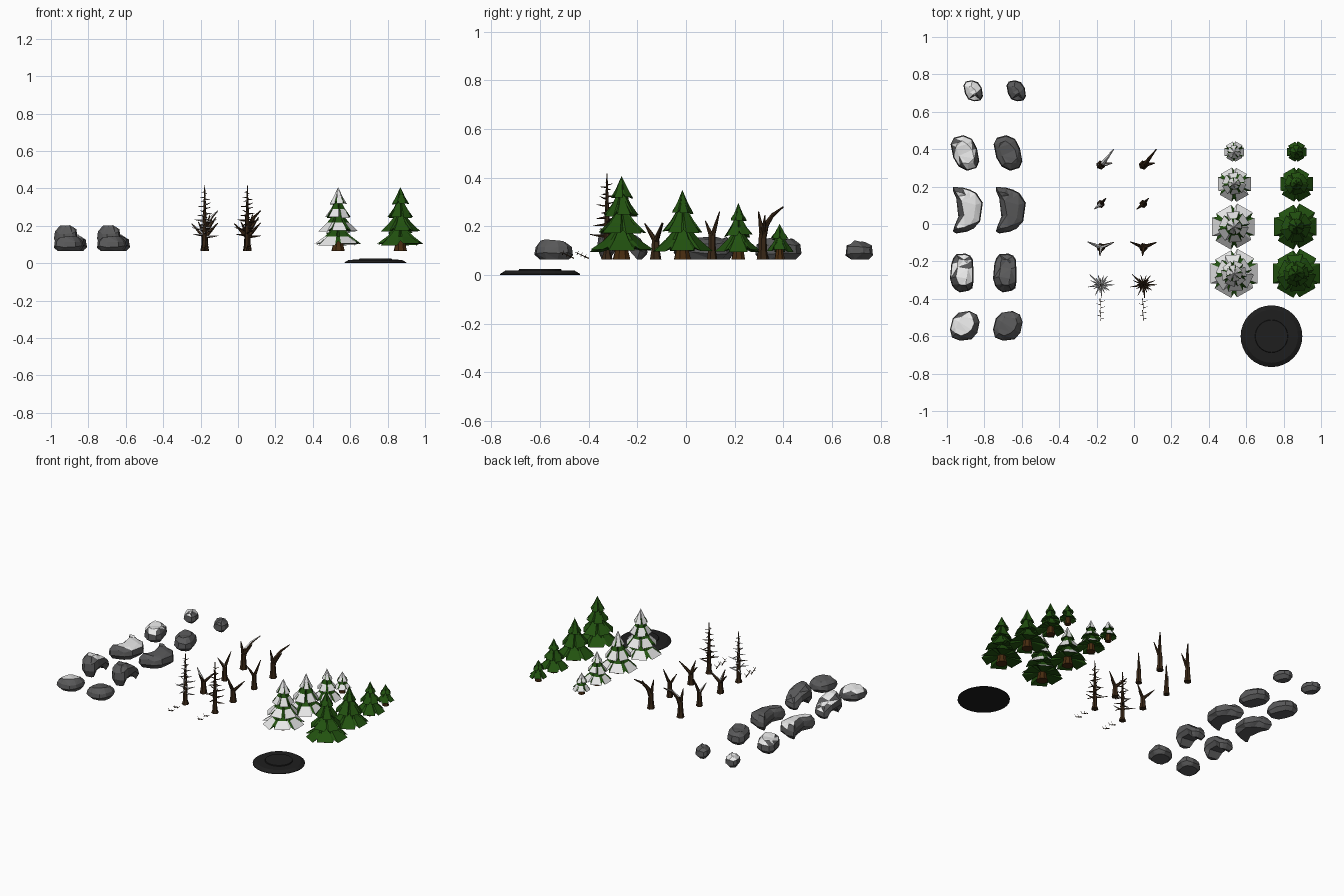
import bpy, bmesh, math, random
from mathutils import Vector

if "Cube" in bpy.data.objects:
    bpy.data.objects.remove(bpy.data.objects["Cube"])

GROUND = 0.064


def material(name, rgb):
    m = bpy.data.materials.new(name)
    m.diffuse_color = (*rgb, 1)
    m.use_nodes = True
    m.node_tree.nodes["Principled BSDF"].inputs["Base Color"].default_value = m.diffuse_color
    return m


STONE = material("grey stone", (0.1, 0.1, 0.102))
SNOW = material("snow white", (0.8, 0.8, 0.8))
NEEDLE = material("pine green", (0.016, 0.085, 0.005))
BARK = material("pine bark", (0.065, 0.025, 0.005))
DEAD = material("dead wood", (0.04, 0.02, 0.008))
BASE = material("black base", (0.013, 0.013, 0.013))


def finish(name, bm, mats, rule=None, dx=0.0):
    """Turn a bmesh into a flat shaded object; rule(face) gives a material index."""
    bmesh.ops.recalc_face_normals(bm, faces=bm.faces)
    bm.normal_update()
    if rule:
        for f in bm.faces:
            f.material_index = rule(f)
    me = bpy.data.meshes.new(name)
    bm.to_mesh(me)
    bm.free()
    for m in mats:
        me.materials.append(m)
    ob = bpy.data.objects.new(name, me)
    ob.location.x = dx
    bpy.context.collection.objects.link(ob)


def bridge(bm, a, b):
    n = len(a)
    return [bm.faces.new((a[i], a[(i + 1) % n], b[(i + 1) % n], b[i])) for i in range(n)]


def loft(bm, rings):
    """Skin a stack of vertex rings and close both ends."""
    for a, b in zip(rings, rings[1:]):
        bridge(bm, a, b)
    bm.faces.new(rings[0])
    bm.faces.new(rings[-1])


def snow_above(limit):
    return lambda f: 1 if f.normal.z > limit else 0


# ---- rocks: squarish oval rings, leaned and bent along y
def rock(name, cx, cy, rx, ry, lean, bend, height, snowy, seed):
    random.seed(seed)
    bm = bmesh.new()
    n = 14 if bend else 10
    power = .6 if bend else .8
    wobble = [random.uniform(.94, 1.04) for _ in range(n)]
    tall = name.endswith("tall_rock")
    rings = []
    for frac, inset in ((0, .02), (.3, 0), (.7, .005), (.97, .032)):
        ring = []
        for i in range(n):
            a = 2 * math.pi * (i + .3) / n
            c, s = (math.copysign(abs(t) ** power, t) * wobble[i] for t in (math.cos(a), math.sin(a)))
            d = inset * random.uniform(.8, 1.2)
            x = cx + c * (rx - d) + lean * s + bend * s * s
            h = height - max(0, s) * .06 if tall else height     # tall rock slopes to the back
            lo = .04 if tall and abs(s) < .65 else 0              # and is hollow underneath
            jitter = random.uniform(-.007, .007) if frac else 0
            ring.append(bm.verts.new((x, cy + s * (ry - d), GROUND + lo + (h - lo) * frac + jitter)))
        rings.append(ring)
    loft(bm, rings)
    bmesh.ops.triangulate(bm, faces=bm.faces[:])
    finish(name, bm, [STONE, SNOW], snow_above(.75) if snowy else None, -.23 if snowy else 0)


# name: centre x, y, half width, half length, lean, bend, height
ROCKS = {
    "small_rock": (-.63, .712, .049, .058, -.014, 0, .074),
    "round_rock": (-.672, .38, .073, .094, -.024, 0, .085),
    "bean_rock": (-.64, .075, .066, .126, 0, -.065, .09),
    "tall_rock": (-.69, -.26, .063, .102, 0, .004, .14),
    "front_rock": (-.674, -.543, .08, .08, .01, 0, .077),
}
for snowy in (False, True):
    for seed, (name, spec) in enumerate(ROCKS.items()):
        rock(("snowy_" if snowy else "bare_") + name, *spec, snowy, seed)


# ---- tapered limb through points
def limb(bm, points, radii, sides=6):
    points = [Vector(p) for p in points]
    rings = []
    for i, (p, r) in enumerate(zip(points, radii)):
        d = (points[min(i + 1, len(points) - 1)] - points[max(i - 1, 0)]).normalized()
        u = d.cross(Vector((.3, .95, 0))).normalized()
        v = d.cross(u)
        rings.append([bm.verts.new(p + r * (u * math.cos(a) + v * math.sin(a)))
                      for a in (2 * math.pi * k / sides for k in range(sides))])
    loft(bm, rings)


def arm(bm, start, tip, r, sides=6, sag=0.0):
    """Branch from start to tip that tapers to a point."""
    start, tip = Vector(start), Vector(tip)
    mid = start.lerp(tip, .5) - Vector((0, 0, sag))
    limb(bm, (start, mid, tip), (r, r * .65, r * .2), sides)


DEAD_X = .05


def forked_tree(bm, y, r, fork, tips):
    foot = Vector((DEAD_X, y, 0))
    heights = (GROUND, GROUND + .035, fork)
    limb(bm, [foot + Vector((0, 0, z)) for z in heights], (r, r * .75, r * .62))
    for dx, dy, z in tips:
        arm(bm, (DEAD_X, y, fork - .012), (DEAD_X + dx, y + dy, z), r * .52)


def spiky_tree(bm):
    """Tall bare conifer with a spiral of broken side branches."""
    random.seed(11)
    foot = Vector((DEAD_X, -.325, 0))
    limb(bm, [foot + Vector((0, 0, z)) for z in (GROUND, .09, .2, .417)], (.024, .015, .012, .002))
    for k in range(26):
        t = k / 25
        length = (.083 - .06 * t) * random.uniform(.75, 1.05)
        rise = random.uniform(-.1, .25) * length
        start = foot + Vector((0, 0, .14 + t * .24))
        out = Vector((math.cos(k * 2.4) * length, math.sin(k * 2.4) * length, rise))
        arm(bm, start, start + out, .0075 - .004 * t, 4, rise * .2)


def twigs(bm):
    """Two little fallen sprigs with alternating shoots."""
    for y in (-.40, -.46):
        arm(bm, (DEAD_X - .004, y, GROUND + .004), (DEAD_X, y - .058, .095), .0035, 4)
        for k in range(3):
            side = -1 if k % 2 else 1
            root = Vector((DEAD_X, y - .016 * (k + 1), .07 + .007 * k))
            arm(bm, root, root + Vector((side * .022, .006, .016)), .0022, 4)


# name: y, trunk radius, fork height, arm tips relative to the trunk
FORKED = {
    "leaning_dead_tree": (.315, .025, .17, [(-.01, -.017, .26), (.06, .01, .245)]),
    "small_forked_tree": (.107, .022, .165, [(.028, .031, .26), (-.035, -.027, .222)]),
    "three_armed_tree": (-.125, .024, .15, [(-.07, .03, .212), (.07, .027, .215), (-.005, -.045, .212)]),
}
for snowy in (False, True):
    prefix, dx = ("snowy_", -.228) if snowy else ("bare_", 0)
    rule = snow_above(.45) if snowy else None
    for name, spec in FORKED.items():
        bm = bmesh.new()
        forked_tree(bm, *spec)
        if name == "leaning_dead_tree":        # long bough sweeping back
            limb(bm, [(DEAD_X, .315, .15), (.064, .328, .205), (.085, .355, .245), (.12, .40, .28)],
                 (.016, .013, .009, .003))
        finish(prefix + name, bm, [DEAD, SNOW], rule, dx)
    bm = bmesh.new()
    spiky_tree(bm)
    finish(prefix + "spiky_dead_tree", bm, [DEAD, SNOW], rule, dx)
    bm = bmesh.new()
    twigs(bm)
    finish(prefix + "fallen_twigs", bm, [DEAD], None, dx)


# ---- pines: trunk plus ragged lobed skirts
def pine(label, x, y, count, radius, top, snowy, seed):
    random.seed(seed)
    trunk_r = .008 + radius * .17
    low = .1
    step = (top - low) / (count + .2)
    bm = bmesh.new()
    limb(bm, [(x, y, z) for z in (GROUND, GROUND + .03, low + .05)],
         (trunk_r * 1.25, trunk_r, trunk_r * .8), 8)
    finish(label + "_trunk", bm, [BARK])
    bm = bmesh.new()
    white = set()
    lobes = 6
    for j in range(count):
        last = j == count - 1
        z0 = low + j * step
        z1 = top if last else z0 + step * 1.6
        r = radius * (1 - .64 * j / max(count - 1, 2))
        apex = bm.verts.new((x, y, z1))
        under = bm.verts.new((x, y, z0 + (z1 - z0) * .18))
        rim, mid = [], []
        for k in range(lobes):
            rr = r * random.uniform(.93, 1.06)
            zz = z0 + random.uniform(-.007, .005)
            for off, s in ((-.5, .82), (-.38, 1), (.38, 1)):       # notch, then lobe corners
                a = 2 * math.pi * (k + off) / lobes + j * .6
                c, q = math.cos(a), math.sin(a)
                rim.append(bm.verts.new((x + c * rr * s, y + q * rr * s, zz + (1 - s) * .08)))
                m = rr * s * .56
                mid.append(bm.verts.new((x + c * m, y + q * m, z0 + (z1 - z0) * .37)))
        skirt = bridge(bm, rim, mid)
        for i in range(len(rim)):
            i2 = (i + 1) % len(rim)
            cap = bm.faces.new((mid[i], mid[i2], apex))
            bm.faces.new((rim[i2], rim[i], under))
            # snow on the lobes and every other notch side; green in the shelter above
            if i % 3 == 1 or (i % 3 == 2 and (i // 3) % 2):
                white.add(skirt[i])
            if last:
                white.add(cap)
    finish(label + "_needles", bm, [NEEDLE, SNOW], (lambda f: int(f in white)) if snowy else None)


# name: y, number of skirts, radius, top height
PINES = {
    "largest_pine": (-.265, 4, .13, .407),
    "large_pine": (-.015, 3, .124, .35),
    "medium_pine": (.215, 3, .092, .296),
    "small_pine": (.385, 2, .055, .21),
}
for snowy, x in ((True, .535), (False, .868)):
    for seed, (name, (y, count, radius, top)) in enumerate(PINES.items()):
        pine(("snowy_" if snowy else "green_") + name, x, y, count, radius, top, snowy, 20 + seed)

# ---- round display base, lathed from (radius, z)
bm = bmesh.new()
rings = []
for r, z in ((.165, 0), (.165, .004), (.142, .018), (.088, .019), (.086, .025)):
    rings.append([bm.verts.new((.735 + r * math.cos(a), -.6 + r * math.sin(a), z))
                  for a in (2 * math.pi * k / 32 for k in range(32))])
loft(bm, rings)
finish("round_base", bm, [BASE])
